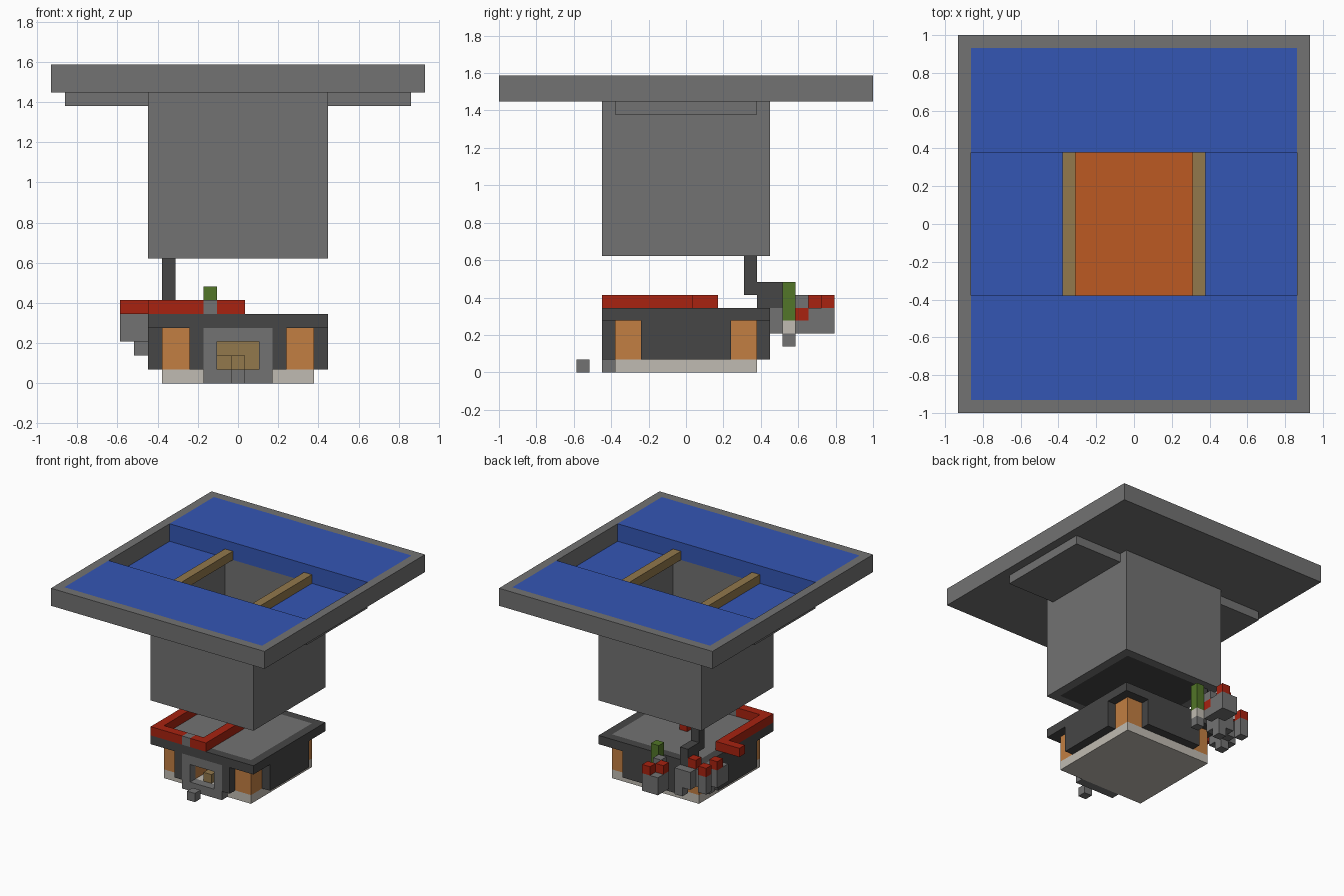
import bpy
import bmesh

cube = bpy.data.objects.get("Cube")
if cube:
    bpy.data.objects.remove(cube, do_unlink=True)

U = 2 / 29  # one block


def make_material(name, hex_colour):
    rgb = [int(hex_colour[i:i + 2], 16) / 255 for i in (0, 2, 4)]
    lin = [c / 12.92 if c < 0.04045 else ((c + 0.055) / 1.055) ** 2.4 for c in rgb]
    mat = bpy.data.materials.new(name)
    mat.use_nodes = True
    mat.diffuse_color = (*lin, 1)
    mat.node_tree.nodes["Principled BSDF"].inputs["Base Color"].default_value = (*lin, 1)
    return mat


GREY = make_material("stone_grey", "727272")
DARK = make_material("dark_grey", "464646")
BLUE = make_material("water_blue", "3456B4")
LAVA = make_material("deep_orange", "BC5A22")
TAN = make_material("tan_wood", "92784C")
WOOD = make_material("orange_wood", "C27E42")
RED = make_material("red", "A82210")
PALE = make_material("pale_stone", "C0BBB2")
GREEN = make_material("green", "527628")


def box(name, side, x, y, z, top=None, under=None):
    """Block between ranges given in units, with optional top and underside colours."""
    me = bpy.data.meshes.new(name)
    for mat in (side, top or side, under or side):
        me.materials.append(mat)
    bm = bmesh.new()
    bmesh.ops.create_cube(bm, size=1)
    for v in bm.verts:
        v.co = [U * (r[0] + r[1] + 2 * c * (r[1] - r[0])) / 2 for r, c in zip((x, y, z), v.co)]
    bm.normal_update()
    for f in bm.faces:
        f.material_index = 1 if f.normal.z > 0.5 else 2 if f.normal.z < -0.5 else 0
    bm.to_mesh(me)
    bm.free()
    ob = bpy.data.objects.new(name, me)
    bpy.context.collection.objects.link(ob)
    return ob


def span(sign, a, b):
    """Range a..b, mirrored when sign is negative."""
    return (a, b) if sign > 0 else (-b, -a)


FULL, INNER = (-6.5, 6.5), (-5.5, 5.5)

# Platform, trays, rails and hollow shaft
for s, lr, fb in ((1, "left", "back"), (-1, "right", "front")):
    box(f"platform_rim_{lr}", GREY, span(s, 12.5, 13.5), (-14.5, 14.5), (21, 23))
    box(f"platform_rim_{fb}", GREY, (-12.5, 12.5), span(s, 13.5, 14.5), (21, 23))
    box(f"pool_{fb}", BLUE, (-12.5, 12.5), span(s, 5.5, 13.5), (21, 23), under=GREY)
    box(f"channel_{lr}", GREY, span(s, 5.5, 12.5), INNER, (20, 21), top=BLUE)
    box(f"rail_{lr}", TAN, span(s, 4.5, 5.5), INNER, (21, 22))
    box(f"shaft_wall_{lr}", GREY, span(s, 5.5, 6.5), INNER, (9, 20))
    box(f"shaft_wall_{fb}", GREY, FULL, span(s, 5.5, 6.5), (9, 21))
box("shaft_floor", GREY, INNER, INNER, (9, 10), top=LAVA, under=DARK)

# House base, core around the room, and wall panels
box("house_base", PALE, INNER, INNER, (0, 1))
box("core_back", WOOD, INNER, (-2.5, 5.5), (1, 4))
box("core_lintel", WOOD, (-1.5, 1.5), (-5.5, -2.5), (3, 4))
box("room_back", TAN, (-1.5, 1.5), (-2.7, -2.5), (1, 3))
box("room_step", TAN, (-1.5, 0.5), (-3.5, -2.7), (1, 2))
box("room_table", TAN, (-0.5, 0.5), (-5.5, -4.5), (1, 2))
box("back_panel", DARK, (-3.5, 3.5), (5.5, 6.5), (1, 4))
for s, lr in ((1, "left"), (-1, "right")):
    box(f"core_{lr}", WOOD, span(s, 1.5, 5.5), (-5.5, -2.5), (1, 4))
    box(f"side_panel_{lr}", DARK, span(s, 5.5, 6.5), (-3.5, 3.5), (1, 4))
    box(f"front_panel_{lr}", DARK, span(s, 2.5, 3.5), (-6.5, -5.5), (1, 4))
    box(f"door_post_{lr}", GREY, span(s, 1.5, 2.5), (-6.5, -5.5), (0, 4))
    box(f"roof_edge_{lr}", DARK, span(s, 5.5, 6.5), FULL, (4, 5))
    box(f"roof_edge_{'back' if s > 0 else 'front'}", DARK, INNER, span(s, 5.5, 6.5), (4, 5))
box("door_sill", GREY, (-1.5, 1.5), (-6.5, -5.5), (0, 1))
box("door_head", GREY, (-1.5, 1.5), (-6.5, -5.5), (3, 4))
box("roof", DARK, INNER, INNER, (4, 5), top=GREY)
box("doorstep_block", GREY, (-0.5, 0.5), (-8.5, -7.5), (0, 1))

# Red track on the roof
Z = (5, 6)
box("track_front_a", RED, (-6.5, -2.5), (-6.5, -5.5), Z)
box("track_joint", GREY, (-2.5, -1.5), (-6.5, -5.5), Z)
box("track_front_b", RED, (-1.5, 0.5), (-6.5, -5.5), Z)
box("track_left", RED, (-0.5, 0.5), (-5.5, 0.5), Z)
box("track_right", RED, (-6.5, -5.5), (-5.5, 2.5), Z)
box("track_spur", RED, (-8.5, -6.5), (1.5, 2.5), Z)

# Dark pipe from the shaft
box("pipe_drop", DARK, (-5.5, -4.5), (4.5, 5.5), (6, 9))
box("pipe_bend", DARK, (-5.5, -4.5), (5.5, 7.5), (5, 7))

# Green post
box("post_top", GREEN, (-2.5, -1.5), (7.5, 8.5), (4, 7))
box("post_collar", PALE, (-2.5, -1.5), (7.5, 8.5), (3, 4))
box("post_foot", GREY, (-2.5, -1.5), (7.5, 8.5), (2, 3))

# Rear block cluster
box("cluster_body", GREY, (-4.5, -2.5), (9.5, 11.5), (3, 5))
box("cluster_neck", GREY, (-3.5, -2.5), (8.5, 9.5), (3, 4))
box("cluster_neck_red", RED, (-3.5, -2.5), (8.5, 9.5), (4, 5))
box("cluster_neck_cap", GREY, (-3.5, -2.5), (8.5, 9.5), Z)
box("cluster_cap_a", RED, (-3.5, -2.5), (10.5, 11.5), Z)
box("cluster_cap_b", RED, (-4.5, -3.5), (9.5, 10.5), Z)

# Side block cluster at the rear corner
box("corner_body", GREY, (-6.5, -4.5), (6.5, 8.5), (3, 5))
box("corner_cap", RED, (-6.5, -5.5), (6.5, 7.5), Z)
box("corner_leg", GREY, (-5.5, -4.5), (7.5, 8.5), (2, 3))
box("side_body", GREY, (-8.5, -6.5), (4.5, 6.5), (3, 5))
box("side_cap", RED, (-8.5, -7.5), (5.5, 6.5), Z)
box("side_leg", GREY, (-7.5, -6.5), (5.5, 6.5), (2, 3))
box("outer_body", GREY, (-8.5, -7.5), (7.5, 8.5), (3, 5))
box("outer_cap", RED, (-8.5, -7.5), (7.5, 8.5), Z)
box("outer_link", GREY, (-7.5, -6.5), (6.5, 7.5), (3, 5))
